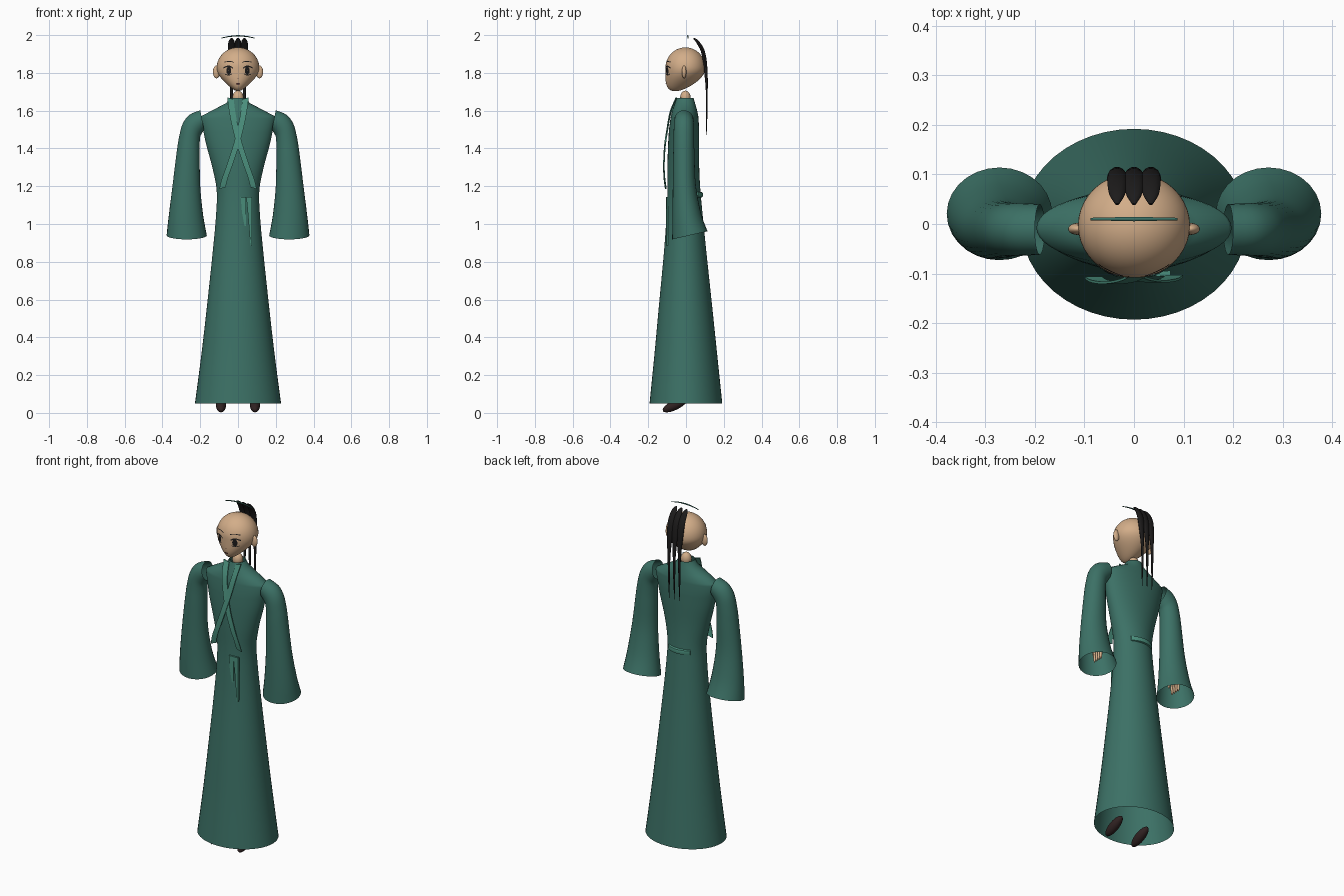
import bpy, bmesh, math
from mathutils import Vector
from mathutils.bvhtree import BVHTree

if "Cube" in bpy.data.objects:
    bpy.data.objects.remove(bpy.data.objects["Cube"])


def material(name, rgb):
    m = bpy.data.materials.new(name)
    m.diffuse_color = (*rgb, 1)
    m.use_nodes = True
    m.node_tree.nodes["Principled BSDF"].inputs["Base Color"].default_value = m.diffuse_color
    return m


ROBE = material("robe green", (0.045, 0.165, 0.132))
TRIM = material("trim green", (0.068, 0.27, 0.2))
SKIN = material("skin", (0.65, 0.42, 0.25))
HAIR = material("hair black", (0.012, 0.011, 0.011))
SHOE = material("shoe brown", (0.03, 0.016, 0.016))
LIPS = material("lip dark", (0.06, 0.02, 0.02))


def finish(name, bm, mat, angle=50):
    bmesh.ops.recalc_face_normals(bm, faces=bm.faces)
    me = bpy.data.meshes.new(name)
    bm.to_mesh(me)
    bm.free()
    ob = bpy.data.objects.new(name, me)
    bpy.context.collection.objects.link(ob)
    me.materials.append(mat)
    bpy.ops.object.select_all(action='DESELECT')
    ob.select_set(True)
    bpy.context.view_layer.objects.active = ob
    bpy.ops.object.shade_smooth_by_angle(angle=math.radians(angle))
    return ob


def loft(name, rings, mat, caps=False, closed=True, angle=50):
    """Skin a list of equally long point rings."""
    bm = bmesh.new()
    rows = [[bm.verts.new(p) for p in r] for r in rings]
    n = len(rows[0])
    for a, b in zip(rows, rows[1:]):
        for i in range(n if closed else n - 1):
            j = (i + 1) % n
            bm.faces.new((a[i], a[j], b[j], b[i]))
    if caps:
        bm.faces.new(rows[0])
        bm.faces.new(rows[-1])
    return finish(name, bm, mat, angle)


def smooth(rows, steps=4):
    """Catmull-Rom interpolation of tuples."""
    pts = [rows[0]] + list(rows) + [rows[-1]]
    out = []
    for k in range(1, len(pts) - 2):
        for s in range(steps):
            t = s / steps
            out.append(tuple(
                0.5 * (2 * b + (c - a) * t + (2 * a - 5 * b + 4 * c - d) * t * t
                       + (3 * b - a - 3 * c + d) * t ** 3)
                for a, b, c, d in zip(*pts[k - 1:k + 3])))
    return out + [tuple(rows[-1])]


def circle(n):
    return [(math.cos(2 * math.pi * i / n), math.sin(2 * math.pi * i / n)) for i in range(n)]


def ellipsoid(name, loc, size, mat, tilt=0.0):
    bm = bmesh.new()
    bmesh.ops.create_uvsphere(bm, u_segments=20, v_segments=12, radius=1)
    for v in bm.verts:
        v.co = Vector((v.co.x * size[0], v.co.y * size[1], v.co.z * size[2]))
    ob = finish(name, bm, mat)
    ob.location = loc
    ob.rotation_euler.x = tilt
    return ob


# Robe: height, half width, front y, back y
body = smooth([(0.05, .228, -.193, .192), (.3, .195, -.168, .166), (.55, .166, -.145, .14),
               (.86, .133, -.116, .107), (1.05, .116, -.103, .088), (1.18, .113, -.098, .076),
               (1.3, .136, -.098, .07), (1.42, .168, -.095, .07), (1.5, .185, -.09, .07)])
body += [(1.56, .197, -.082, .066), (1.572, .192, -.08, .065), (1.605, .13, -.072, .058),
         (1.64, .062, -.058, .048), (1.668, .045, -.05, .04)]
loft("robe", [[(w * c, (f + b) / 2 + (b - f) / 2 * s, z) for c, s in circle(48)]
              for z, w, f, b in body], ROBE)

# Sleeves: outer x,z / inner x,z / front y / back y
sleeve = smooth([(.2, 1.602, .18, 1.5, -.062, .04), (.257, 1.578, .19, 1.482, -.064, .042),
                 (.294, 1.528, .2, 1.462, -.065, .042), (.314, 1.45, .203, 1.42, -.066, .043),
                 (.326, 1.37, .203, 1.35, -.068, .045), (.347, 1.2, .2, 1.2, -.07, .052),
                 (.367, 1.04, .185, 1.05, -.072, .08), (.378, .94, .165, .94, -.073, .114)])
for side, s in (("left", 1), ("right", -1)):
    rings = []
    for k, (ox, oz, ix, iz, f, b) in enumerate(sleeve):
        slope = 0.23 * (k / (len(sleeve) - 1)) ** 3
        ring = []
        for c, q in circle(28):
            dy = (b - f) / 2 * q
            ring.append((s * ((ox + ix) / 2 + (ox - ix) / 2 * c), (f + b) / 2 + dy,
                         (oz + iz) / 2 + (oz - iz) / 2 * c + slope * dy))
        rings.append(ring)
    loft(side + "_sleeve", rings, ROBE)

    # Hand hidden in the sleeve
    ellipsoid(side + "_palm", (s * .27, .02, 1.06), (.016, .034, .05), SKIN)
    for i in range(4):
        ellipsoid(f"{side}_finger_{i + 1}", (s * .27, -.005 + .017 * i, 1.0), (.008, .008, .04), SKIN)
    ellipsoid(side + "_thumb", (s * .262, -.022, 1.04), (.008, .009, .035), SKIN)

    # Shoe, toe pointing down
    ellipsoid(side + "_shoe", (s * .09, -.058, .042), (.027, .072, .026), SHOE, math.radians(26))

    # Ear
    ellipsoid(side + "_ear", (s * .114, -.01, 1.805), (.019, .012, .034), SKIN)

# Crossed collar bands: x, y, z along the centre line
for side, s in (("left", 1), ("right", -1)):
    path = smooth([(.04, -.052, 1.665), (.03, -.083, 1.59), (.012, -.1, 1.5), (-.012, -.113, 1.41),
                   (-.045, -.118, 1.31), (-.07, -.115, 1.24), (-.082, -.108, 1.19)])
    off = .003 if s > 0 else 0
    loft(side + "_collar_band",
         [[(s * x - .017, y - off, z - s * .005), (s * x + .017, y - off, z + s * .005),
           (s * x + .017, y + .005 - off, z + s * .005), (s * x - .017, y + .005 - off, z - s * .005)]
          for x, y, z in path], TRIM, caps=True, angle=30)

# Sash showing at the back
arc = [math.radians(a) for a in range(45, 136, 6)]
loft("sash", [[(.1 * math.cos(a), (.088 + d) * math.sin(a), 1.155 + h)
               for d, h in ((-.012, -.016), (0, -.012), (.003, 0), (0, .012), (-.012, .016))]
              for a in arc], TRIM, caps=True)

# Hanging sash ends
for name, x0, x1, tip, z1 in (("short_sash_end", .014, .043, .038, .99),
                              ("long_sash_end", .044, .074, .07, .885)):
    rows = [(x0, x1, 1.142), ((x0 * .7 + tip * .3), x1, 1.06), (tip - .004, tip + .004, z1)]
    loft(name, [[(a, -.106, z), (b, -.104, z), (b, -.094, z), (a, -.096, z)] for a, b, z in rows],
         TRIM, caps=True, angle=30)

# Neck
ellipsoid("neck", (0, -.003, 1.668), (.03, .028, .038), SKIN)

# Head: a ball tapered to a forward chin
bm = bmesh.new()
bmesh.ops.create_uvsphere(bm, u_segments=40, v_segments=28, radius=1)
for v in bm.verts:
    x, y, z = v.co
    t = max(0, -z)
    v.co = (x * .113 * (1 - .42 * t * t), max(-.108, y * .106 - .003 - .055 * t * t),
            1.826 + z * (.109 + .014 * t * t))
face_tree = BVHTree.FromBMesh(bm)
finish("head", bm, SKIN)


def on_face(x, z, lift=.0025):
    hit = face_tree.ray_cast(Vector((x, -1, z)), Vector((0, 1, 0)))[0]
    return (x, (hit.y if hit else -.09) - lift, z)


def face_disc(name, x, z, rx, rz, mat):
    rings = [[on_face(x + rx * k * c, z + rz * k * s) for c, s in circle(16)] for k in (.05, .5, 1)]
    loft(name, rings, mat)


def face_stroke(name, points, w, mat):
    loft(name, [[on_face(x, z - w), on_face(x, z + w)] for x, z in smooth(points)],
         mat, closed=False)


# Painted face details
for side, s in (("left", 1), ("right", -1)):
    face_disc(side + "_iris", s * .049, 1.812, .013, .021, HAIR)
    face_stroke(side + "_upper_lash", [(s * .026, 1.825), (s * .05, 1.836), (s * .077, 1.827)], .0035, HAIR)
    face_stroke(side + "_lower_lash", [(s * .032, 1.794), (s * .05, 1.788), (s * .07, 1.794)], .002, HAIR)
    face_stroke(side + "_brow", [(s * .022, 1.856), (s * .045, 1.861), (s * .072, 1.857)], .002, HAIR)
face_disc("mouth", 0, 1.742, .011, .005, LIPS)
face_disc("nose", 0, 1.771, .004, .002, LIPS)

# Three long locks: y, z, half width, half thickness
lock = smooth([(.04, 1.983, .004, .003), (.06, 1.966, .016, .008), (.087, 1.92, .02, .01),
               (.1, 1.86, .019, .01), (.107, 1.78, .013, .008), (.11, 1.7, .008, .005),
               (.11, 1.6, .006, .004), (.108, 1.47, .001, .001)])
for name, x in (("left_lock", .034), ("middle_lock", 0), ("right_lock", -.034)):
    rings = []
    for k, (y, z, w, t) in enumerate(lock):
        p, q = lock[max(k - 1, 0)], lock[min(k + 1, len(lock) - 1)]
        n = Vector((p[1] - q[1], q[0] - p[0])).normalized()
        rings.append([(x + w * c, y + n.x * t * s, z + n.y * t * s) for c, s in circle(12)])
    loft(name, rings, HAIR, caps=True)

# Hairpin: a thin bowed bar
rows = [(i / 8, .0025 + .002 * (1 - abs(i / 8))) for i in range(-8, 9)]
loft("hairpin", [[(.088 * u, .01 + r * c, 1.996 - .012 * u * u + r * .8 * s) for c, s in circle(8)]
                 for u, r in rows], ROBE, caps=True)
